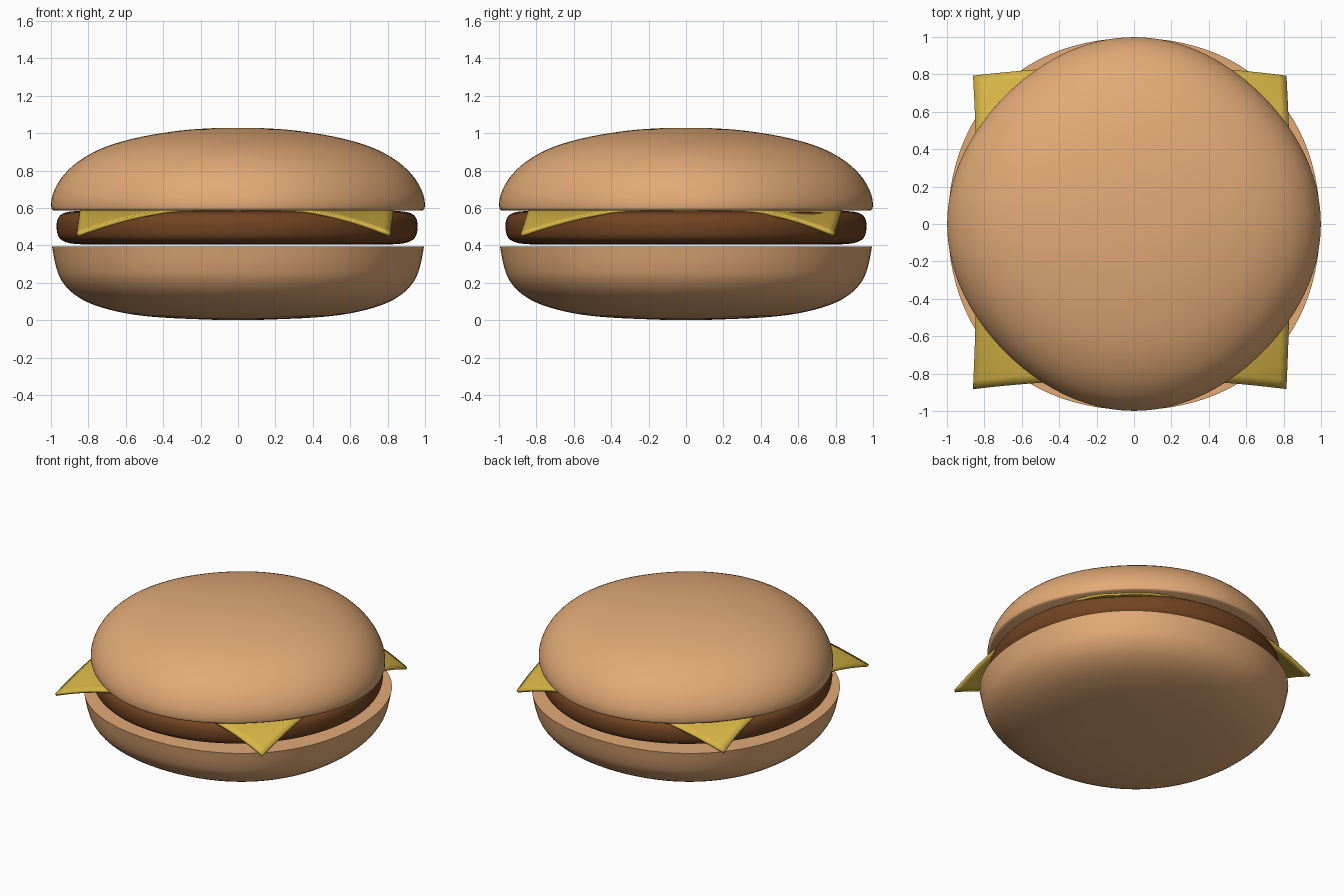
import bpy, bmesh, math
from mathutils import Vector

if "Cube" in bpy.data.objects:
    bpy.data.objects.remove(bpy.data.objects["Cube"])

SEGS = 96


def material(name, rgb):
    m = bpy.data.materials.new(name)
    m.diffuse_color = (*rgb, 1)
    m.use_nodes = True
    m.node_tree.nodes["Principled BSDF"].inputs["Base Color"].default_value = m.diffuse_color
    return m


def finish(bm, name, mat):
    bmesh.ops.recalc_face_normals(bm, faces=bm.faces)
    me = bpy.data.meshes.new(name)
    bm.to_mesh(me)
    bm.free()
    ob = bpy.data.objects.new(name, me)
    bpy.context.collection.objects.link(ob)
    me.materials.append(mat)
    bpy.ops.object.select_all(action='DESELECT')
    ob.select_set(True)
    bpy.context.view_layer.objects.active = ob
    bpy.ops.object.shade_smooth_by_angle(angle=math.radians(40))
    return ob


def smooth_curve(pts, steps=4):
    # Catmull-Rom through the profile points
    p = [Vector(q) for q in pts]
    p = [2 * p[0] - p[1]] + p + [2 * p[-1] - p[-2]]
    out = []
    for a, b, c, d in zip(p, p[1:], p[2:], p[3:]):
        for k in range(steps):
            t = k / steps
            out.append(0.5 * (2 * b + (c - a) * t + (2 * a - 5 * b + 4 * c - d) * t**2
                              + (3 * b - a - 3 * c + d) * t**3))
    return out + [p[-2]]


def lathe(name, profile, mat, bulge=0.0, centre=(0, 0)):
    # Closed round body; bulge widens (or narrows) it on the diagonals
    bm = bmesh.new()
    rings = []
    for r, z in smooth_curve(profile):
        ring = []
        for i in range(SEGS):
            a = 2 * math.pi * i / SEGS
            rr = r * (1 + bulge / 2 * (1 - math.cos(4 * a)))
            ring.append(bm.verts.new((centre[0] + rr * math.cos(a),
                                      centre[1] + rr * math.sin(a), z)))
        rings.append(ring)
    for lo, hi in zip(rings, rings[1:]):
        for i in range(SEGS):
            j = (i + 1) % SEGS
            bm.faces.new((lo[i], lo[j], hi[j], hi[i]))
    bm.faces.new(rings[0])
    bm.faces.new(rings[-1])
    return finish(bm, name, mat)


bun = material("bun", (0.76, 0.40, 0.18))
meat = material("meat", (0.17, 0.058, 0.016))
yellow = material("cheese", (0.68, 0.46, 0.06))

# Bottom bun: flat cut top, rounded base
lathe("bottom_bun", [(0.1, 0.001), (0.4, 0.014), (0.6, 0.037), (0.77, 0.082), (0.88, 0.142),
                     (0.945, 0.215), (0.975, 0.295), (0.995, 0.395)], bun, 0.028)

# Patty: thick disc with rounded rim
lathe("patty", [(0.82, 0.405), (0.90, 0.413), (0.95, 0.44), (0.965, 0.495),
                (0.955, 0.55), (0.91, 0.578), (0.80, 0.587)], meat, 0.0, (-0.005, 0))

# Top bun: domed, flat underside
lathe("top_bun", [(0.985, 0.586), (0.998, 0.6), (0.995, 0.655), (0.967, 0.725), (0.915, 0.795),
                  (0.83, 0.865), (0.70, 0.93), (0.52, 0.98), (0.3, 1.015), (0.1, 1.029)],
      bun, -0.028)

# Cheese slice: square sheet whose corners droop
bm = bmesh.new()
bmesh.ops.create_grid(bm, x_segments=40, y_segments=40, size=0.838)
for v in bm.verts:
    t = max(0.0, (abs(v.co.x) + abs(v.co.y) - 1.12) / 0.556)
    w = t ** 1.6
    v.co += Vector((-0.005 - 0.018 * w, -0.002 - 0.043 * w, 0.598 - 0.135 * w))
cheese = finish(bm, "cheese_slice", yellow)
solid = cheese.modifiers.new("thickness", 'SOLIDIFY')
solid.thickness = 0.018
solid.offset = -1
